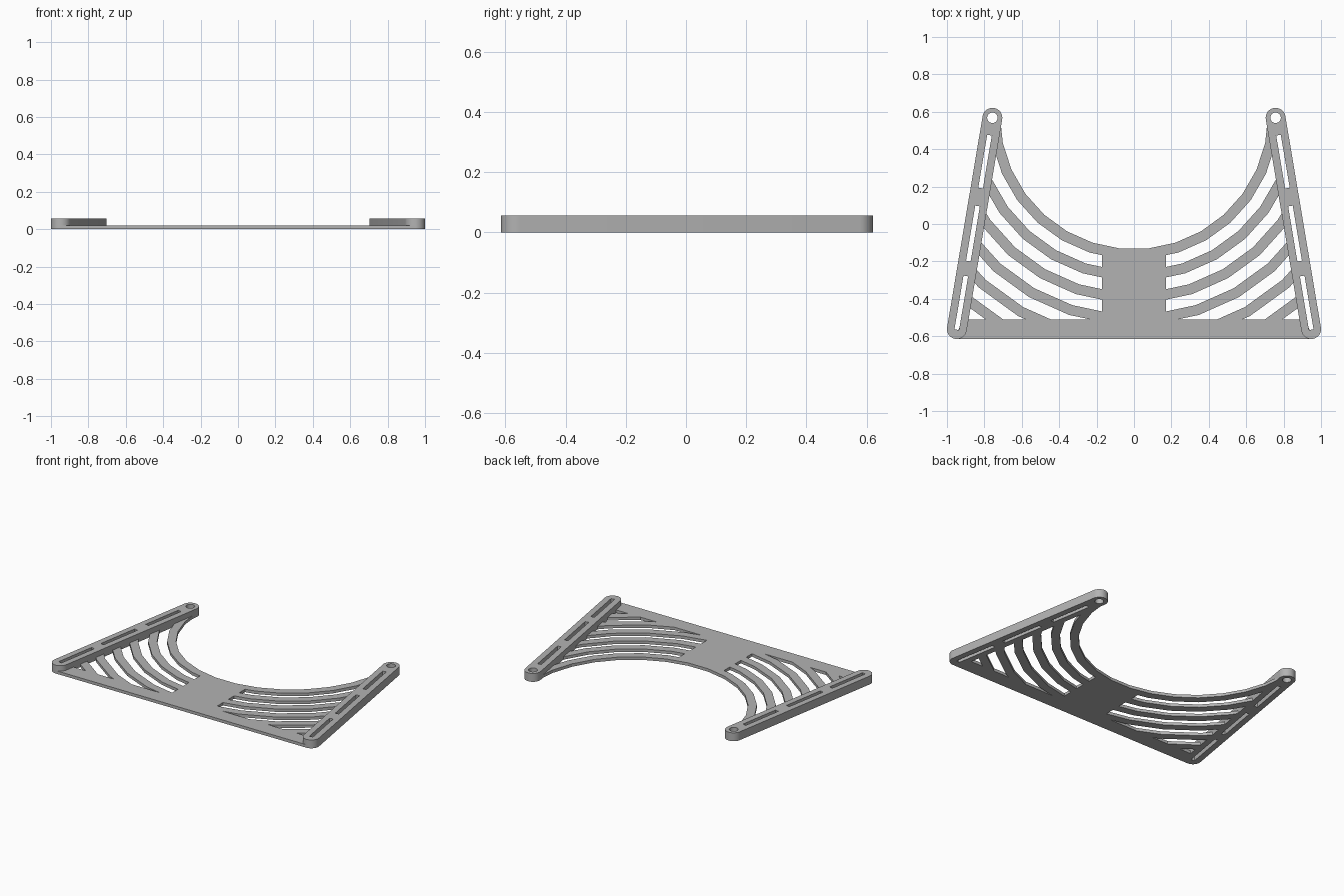
import bpy, bmesh
from math import cos, sin, atan2, pi, tau
from mathutils import Vector

cube = bpy.data.objects.get("Cube")
if cube:
    bpy.data.objects.remove(cube)

grey = bpy.data.materials.new("light grey")
grey.use_nodes = True
grey.diffuse_color = (0.45, 0.45, 0.45, 1)
grey.node_tree.nodes["Principled BSDF"].inputs["Base Color"].default_value = grey.diffuse_color

PLATE, ARM = 0.02, 0.057             # thicknesses
FOOT, TIP = Vector((0.947, -0.562)), Vector((0.757, 0.568))
RADIUS = 0.053
ALONG = (TIP - FOOT).normalized()
ACROSS = Vector((ALONG.y, -ALONG.x))  # points outward
BAR_BACK, BLOCK_SIDE = -0.51, 0.17


def finish(name, bm, mirror=True):
    """Turn a bmesh into a grey object, mirrored across the middle."""
    bmesh.ops.remove_doubles(bm, verts=bm.verts, dist=1e-5)
    bmesh.ops.recalc_face_normals(bm, faces=bm.faces)
    mesh = bpy.data.meshes.new(name)
    bm.to_mesh(mesh)
    bm.free()
    mesh.materials.append(grey)
    ob = bpy.data.objects.new(name, mesh)
    bpy.context.collection.objects.link(ob)
    if mirror:
        ob.modifiers.new("Mirror", "MIRROR").use_clip = True
    return ob


def thicken(bm, height):
    """Extrude flat faces upward, keeping the bottom."""
    base = bm.faces[:]
    res = bmesh.ops.extrude_face_region(bm, geom=base, use_keep_orig=True)
    top = [g for g in res["geom"] if isinstance(g, bmesh.types.BMVert)]
    bmesh.ops.translate(bm, verts=top, vec=(0, 0, height))


def slab(name, points, height, mirror=True):
    bm = bmesh.new()
    bm.faces.new([bm.verts.new((x, y, 0)) for x, y in points])
    thicken(bm, height)
    return finish(name, bm, mirror)


def arc(centre, radius, start, sweep, steps):
    return [centre + radius * Vector((cos(start + sweep * i / steps),
                                      sin(start + sweep * i / steps)))
            for i in range(steps + 1)]


# Side arms: rounded bar with a pin hole and three slots
def side_arm():
    out = atan2(ACROSS.y, ACROSS.x)
    loops = [arc(TIP, RADIUS, out, pi, 16) + arc(FOOT, RADIUS, out + pi, pi, 16),
             arc(TIP, 0.028, 0, tau, 30)[:-1]]
    for y0, y1 in ((0.475, 0.192), (0.096, -0.198), (-0.278, -0.565)):
        a, b = (FOOT + ALONG * ((y - FOOT.y) / ALONG.y) for y in (y0, y1))
        w = ACROSS * 0.0125
        loops.append([a - w, a + w, b + w, b - w])
    curve = bpy.data.curves.new("arm_outline", "CURVE")
    curve.dimensions, curve.fill_mode, curve.extrude = "2D", "BOTH", ARM / 2
    for loop in loops:
        spline = curve.splines.new("POLY")
        spline.points.add(len(loop) - 1)
        for p, co in zip(spline.points, loop):
            p.co = (co.x, co.y, 0, 1)
        spline.use_cyclic_u = True
    temp = bpy.data.objects.new("arm_outline", curve)
    bpy.context.collection.objects.link(temp)
    bm = bmesh.new()
    bm.from_mesh(temp.to_mesh())
    bpy.data.objects.remove(temp)
    bmesh.ops.translate(bm, verts=bm.verts, vec=(0, 0, ARM / 2))
    ob = finish("side_arms", bm)
    bpy.context.view_layer.objects.active = ob
    ob.select_set(True)
    bpy.ops.object.shade_smooth_by_angle(angle=0.5)
    ob.select_set(False)


side_arm()


# Curved ribs: faceted rings trimmed to the space between block, bar and arm
def rib(name, inner, outer, left_limit):
    centre = Vector((0, 0.582))
    a, b = (arc(centre, r, -pi / 2 - pi / 30, pi * 2 / 3, 10) for r in (inner, outer))
    bm = bmesh.new()
    for i in range(10):
        bm.faces.new([bm.verts.new((*p, 0)) for p in (a[i], b[i], b[i + 1], a[i + 1])])
    bmesh.ops.remove_doubles(bm, verts=bm.verts, dist=1e-5)
    arm_side = FOOT - ACROSS * 0.03
    cuts = [((left_limit, 0, 0), (-1, 0, 0)),
            ((0, BAR_BACK, 0), (0, -1, 0)),
            ((*arm_side, 0), (*ACROSS, 0)),
            ((*TIP, 0), (0, 1, 0))]
    for co, no in cuts:
        bmesh.ops.bisect_plane(bm, geom=bm.verts[:] + bm.edges[:] + bm.faces[:],
                               plane_co=co, plane_no=no, clear_outer=True)
    thicken(bm, PLATE)
    finish(name, bm)


for i in range(6):
    r = 0.717 + 0.117 * i
    rib(f"curved_rib_{i + 1}", r, r + 0.055, BLOCK_SIDE if i else 0)

# Centre block and front bar
slab("centre_block", [(-BLOCK_SIDE, BAR_BACK), (BLOCK_SIDE, BAR_BACK),
                      (BLOCK_SIDE, -0.16), (-BLOCK_SIDE, -0.16)], PLATE, False)
front = FOOT.y - RADIUS
slab("front_bar", [(-FOOT.x, front), (FOOT.x, front), (FOOT.x, -0.58), (0.908, BAR_BACK),
                   (-0.908, BAR_BACK), (-FOOT.x, -0.58)], PLATE, False)
